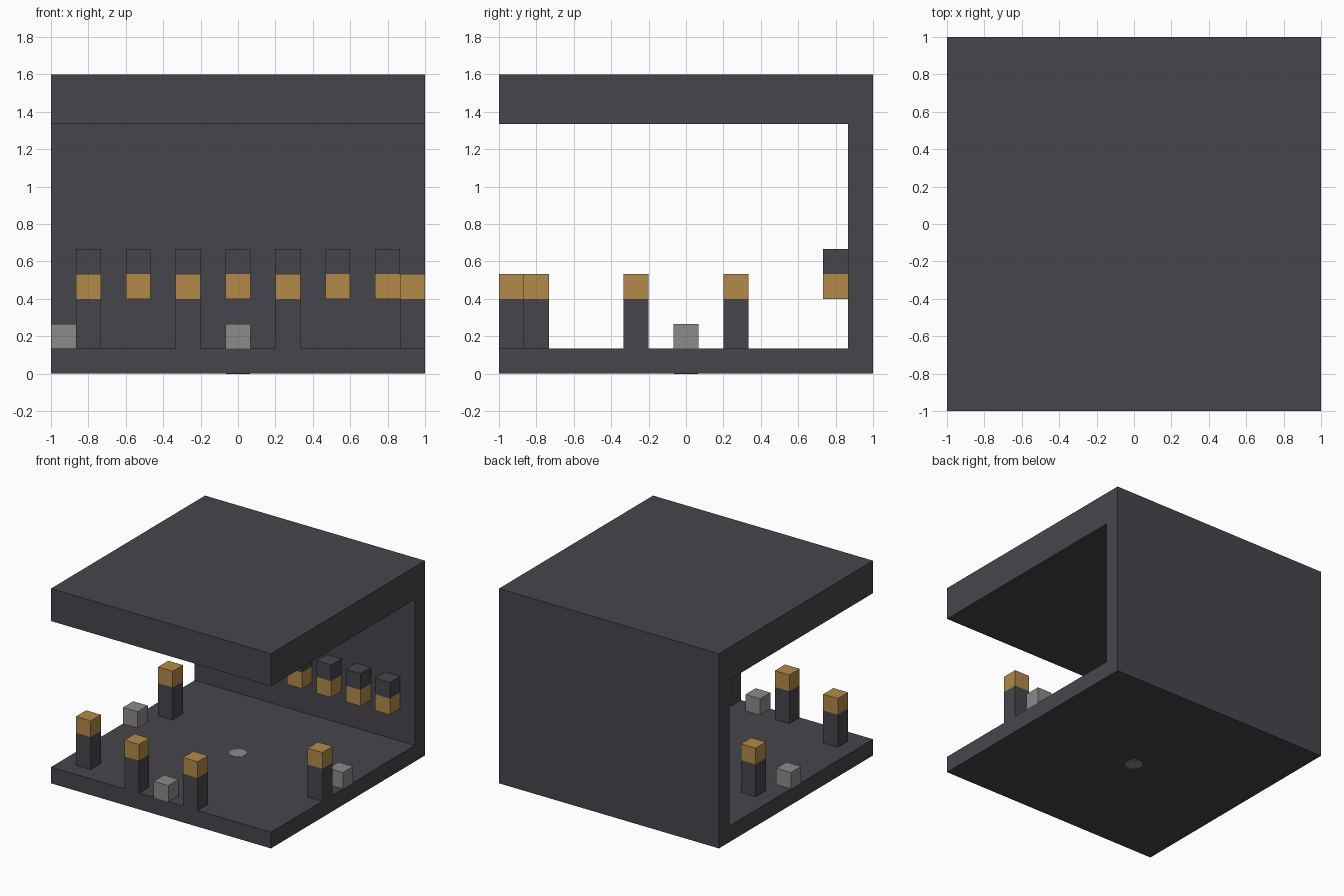
import bpy
import bmesh
import math
from mathutils import Matrix

if "Cube" in bpy.data.objects:
    bpy.data.objects.remove(bpy.data.objects["Cube"])

U = 2 / 15  # one block


def material(name, rgb):
    mat = bpy.data.materials.new(name)
    mat.use_nodes = True
    mat.diffuse_color = (*rgb, 1)
    mat.node_tree.nodes["Principled BSDF"].inputs["Base Color"].default_value = (*rgb, 1)
    return mat


STONE = material("dark stone", (0.062, 0.06, 0.07))
GOLD = material("amber lamp", (0.45, 0.255, 0.065))
GREY = material("plain grey", (0.26, 0.26, 0.26))


def finish(bm, name, mat):
    bmesh.ops.recalc_face_normals(bm, faces=bm.faces)
    mesh = bpy.data.meshes.new(name)
    bm.to_mesh(mesh)
    bm.free()
    mesh.materials.append(mat)
    obj = bpy.data.objects.new(name, mesh)
    bpy.context.collection.objects.link(obj)
    return obj


def block(name, mat, x, y, bottom, height=1):
    """Box one block wide; x and y are its centre, all in block units."""
    bm = bmesh.new()
    place = Matrix.Translation((x * U, y * U, (bottom + height / 2) * U))
    size = Matrix.Diagonal((U, U, height * U, 1))
    bmesh.ops.create_cube(bm, size=1, matrix=place @ size)
    return finish(bm, name, mat)


# Shell: floor, back wall and thick roof as one extruded side profile
profile = [(-7.5, 0), (7.5, 0), (7.5, 12), (-7.5, 12),
           (-7.5, 10), (6.5, 10), (6.5, 1), (-7.5, 1)]
bm = bmesh.new()
side = bm.faces.new([bm.verts.new((-1, y * U, z * U)) for y, z in profile])
ends = bmesh.ops.extrude_face_region(bm, geom=[side])["geom"]
bmesh.ops.translate(bm, vec=(2, 0, 0), verts=[v for v in ends if isinstance(v, bmesh.types.BMVert)])
finish(bm, "shell", STONE)

# Lamp posts standing on the floor
for i, (x, y) in enumerate([(-6, 2), (-6, -6), (-2, -7), (2, -7), (7, -2)], 1):
    block(f"post_{i}", STONE, x, y, 1, 2)
    block(f"post_lamp_{i}", GOLD, x, y, 3)

# Lamps hanging from brackets along the back wall
for i, x in enumerate(range(-6, 7, 2), 1):
    block(f"wall_bracket_{i}", STONE, x, 6, 4)
    block(f"wall_lamp_{i}", GOLD, x, 6, 3)

# Grey blocks at the middle of each open edge
for name, x, y in [("right", -7, 0), ("left", 7, 0), ("front", 0, -7)]:
    block(f"{name}_edge_block", GREY, x, y, 1)

# Octagonal plug through the centre of the floor
bm = bmesh.new()
bmesh.ops.create_cone(bm, cap_ends=True, segments=8, radius1=0.07, radius2=0.07,
                      depth=U + 0.004,
                      matrix=Matrix.Translation((0, 0, U / 2)) @ Matrix.Rotation(math.pi / 8, 4, "Z"))
finish(bm, "floor_plug", GREY)
